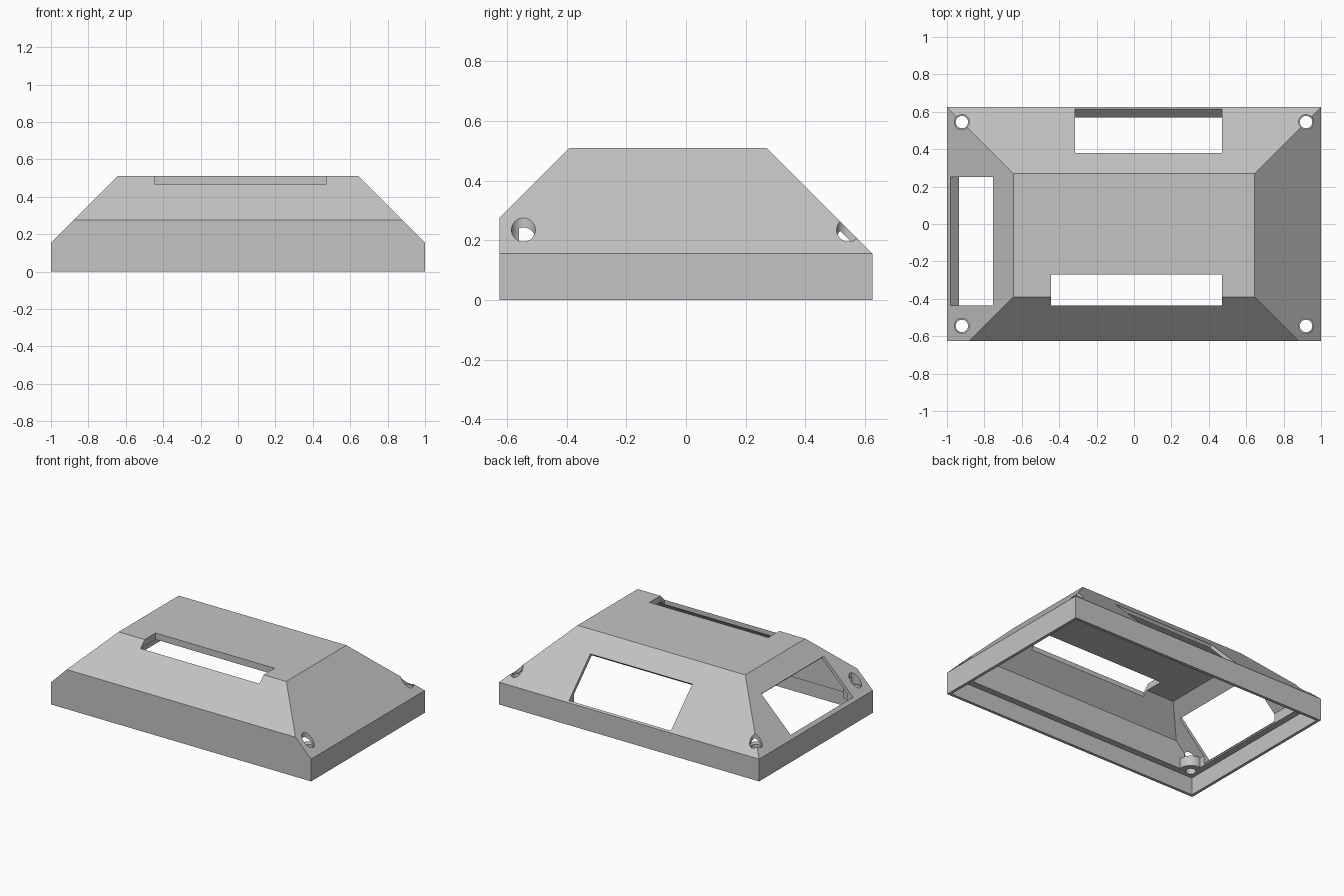
import bpy, bmesh
from math import radians
from mathutils import Matrix, Vector

if "Cube" in bpy.data.objects:
    bpy.data.objects.remove(bpy.data.objects["Cube"], do_unlink=True)

grey = bpy.data.materials.new("light grey plastic")
grey.use_nodes = True
colour = (0.55, 0.55, 0.55, 1)
grey.diffuse_color = colour
grey.node_tree.nodes["Principled BSDF"].inputs["Base Color"].default_value = colour


def to_object(name, bm):
    bmesh.ops.recalc_face_normals(bm, faces=bm.faces)
    mesh = bpy.data.meshes.new(name)
    bm.to_mesh(mesh)
    bm.free()
    obj = bpy.data.objects.new(name, mesh)
    bpy.context.collection.objects.link(obj)
    mesh.materials.append(grey)
    return obj


def sloped_body(name, half_x, half_y, bottom, top, inset):
    """Box with 45 degree slopes; the front wall is taller than the rest."""
    side, back, front = 1.155 - inset, 0.78 - inset, 0.90 - inset
    knee, front_knee = side - half_x, front - half_y
    bm = bmesh.new()
    for s in (-1, 1):
        for p in ((half_x, -half_y, bottom), (half_x, half_y, bottom),
                  (half_x, -half_y, knee), (half_x, half_y, knee),
                  (side - front_knee, -half_y, front_knee),
                  (side - top, -(front - top), top), (side - top, back - top, top)):
            bm.verts.new((s * p[0], p[1], p[2]))
    bmesh.ops.convex_hull(bm, input=bm.verts)
    bmesh.ops.dissolve_limit(bm, angle_limit=radians(1), verts=bm.verts, edges=bm.edges)
    return to_object(name, bm)


def box(name, lo, hi, turn=Matrix(), at=(0, 0, 0)):
    lo, hi = Vector(lo), Vector(hi)
    bm = bmesh.new()
    m = Matrix.Translation(at) @ turn @ Matrix.Translation((lo + hi) / 2) @ Matrix.Diagonal((*(hi - lo), 1))
    bmesh.ops.create_cube(bm, size=1, matrix=m)
    return to_object(name, bm)


def post(name, x, y, radius, z0, z1):
    bm = bmesh.new()
    bmesh.ops.create_cone(bm, cap_ends=True, segments=32, radius1=radius, radius2=radius,
                          depth=z1 - z0, matrix=Matrix.Translation((x, y, (z0 + z1) / 2)))
    return to_object(name, bm)


def cut(target, cutter):
    mod = target.modifiers.new("cut", "BOOLEAN")
    mod.operation, mod.solver, mod.object = "DIFFERENCE", "EXACT", cutter
    bpy.context.view_layer.objects.active = target
    bpy.ops.object.modifier_apply(modifier=mod.name)
    bpy.data.objects.remove(cutter, do_unlink=True)


corners = [(x, y) for x in (-0.92, 0.92) for y in (-0.545, 0.545)]
ledge, boss_top = 0.12, 0.19

# Outer shell, and a cavity that leaves a screw boss standing in each corner
shell = sloped_body("enclosure_shell", 1, 0.625, 0, 0.51, 0)
cavity = sloped_body("cavity", 0.935, 0.56, 0.06, 0.465, 0.032)
for x, y in corners:
    cut(cavity, post("boss", x, y, 0.075, 0, boss_top))
cut(shell, cavity)

# Recess for the base plate
cut(shell, box("recess", (-0.98, -0.605, -0.1), (0.98, 0.605, ledge)))

# Screw holes with wider head pockets
for x, y in corners:
    cut(shell, post("screw_hole", x, y, 0.033, -0.1, 0.25))
    cut(shell, post("head_pocket", x, y, 0.04, boss_top, 0.6))

# Front slot, cut straight down across the top edge
cut(shell, box("front_slot", (-0.445, -0.435, 0.3), (0.47, -0.27, 0.6)))

# Back and side windows, cut square to their slopes
length = 2 ** 0.5
cut(shell, box("back_window", (-0.315, 0, -0.15), (0.47, 0.235 * length, 0.1),
               Matrix.Rotation(radians(-45), 4, "X") @ Matrix.Scale(-1, 4, (0, 1, 0)),
               (0, 0.615, 0.165)))
cut(shell, box("side_window", (0, -0.435, -0.15), (0.225 * length, 0.25, 0.1),
               Matrix.Rotation(radians(-45), 4, "Y"), (-0.98, 0, 0.175)))

# Crisp edges with smooth round holes
bpy.ops.object.select_all(action="DESELECT")
shell.select_set(True)
bpy.context.view_layer.objects.active = shell
bpy.ops.object.shade_smooth_by_angle(angle=radians(25))
